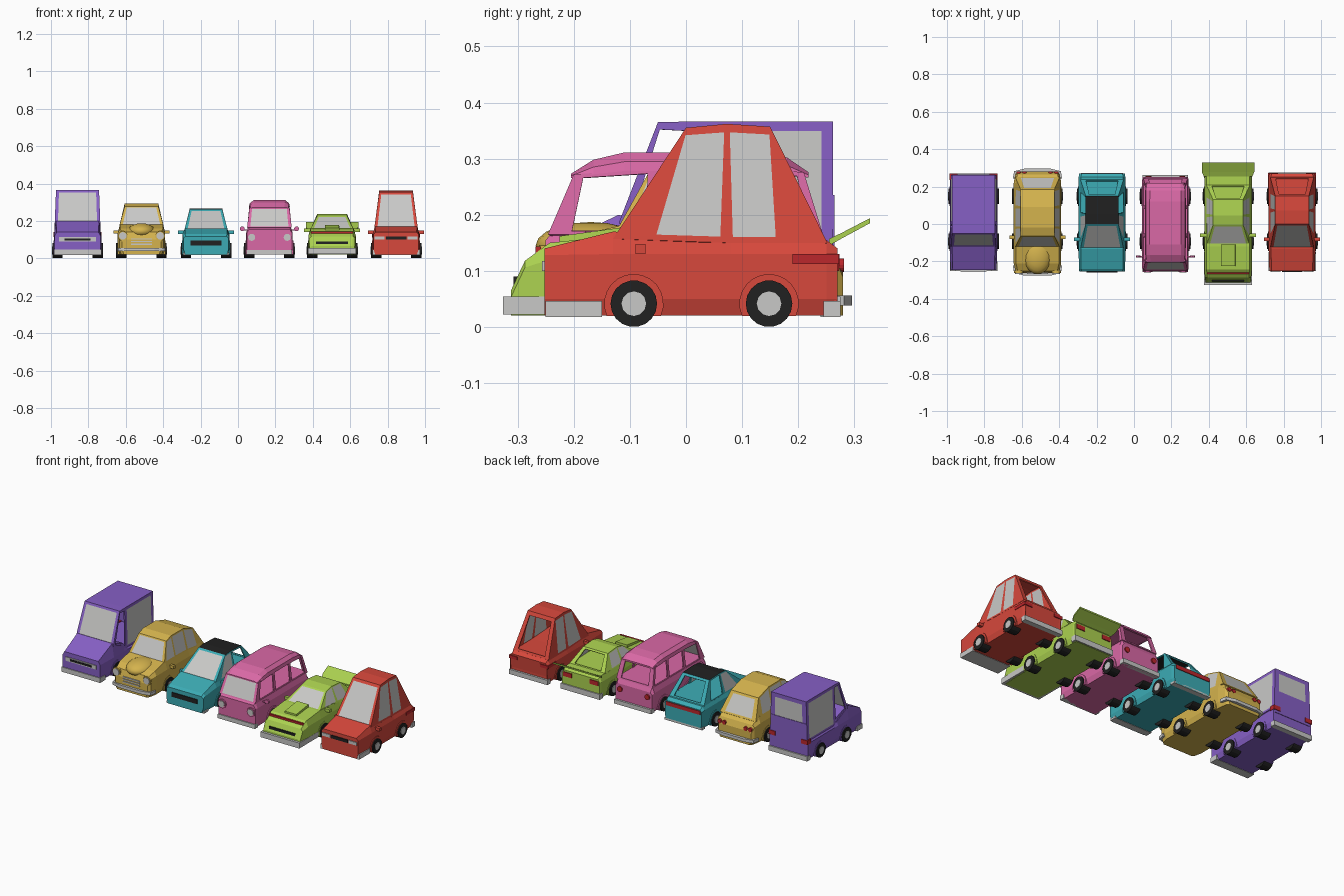
import bpy, bmesh, math
from mathutils import Vector

if "Cube" in bpy.data.objects:
    bpy.data.objects.remove(bpy.data.objects["Cube"])


def mat(name, r, g, b):
    m = bpy.data.materials.new(name)
    m.diffuse_color = (r, g, b, 1)
    m.use_nodes = True
    m.node_tree.nodes["Principled BSDF"].inputs["Base Color"].default_value = m.diffuse_color
    return m


PURPLE = mat("purple paint", .24, .115, .56)
YELLOW = mat("yellow paint", .66, .45, .075)
TEAL = mat("teal paint", .045, .41, .46)
PINK = mat("pink paint", .70, .14, .38)
GREEN = mat("green paint", .41, .64, .08)
RED = mat("red paint", .68, .065, .045)
GREY = mat("light grey", .58, .58, .57)
BLACK = mat("black rubber", .015, .015, .015)
LAMP = mat("dark red lamp", .50, .02, .025)


def finish(bm, name, mats, cx):
    bmesh.ops.recalc_face_normals(bm, faces=bm.faces[:])
    me = bpy.data.meshes.new(name)
    bm.to_mesh(me)
    bm.free()
    for m in mats:
        me.materials.append(m)
    ob = bpy.data.objects.new(name, me)
    ob.location.x = cx
    bpy.context.collection.objects.link(ob)
    return ob


def loft(name, rings, m, cx):
    """rings: (y, half section from bottom to top), mirrored in x"""
    bm = bmesh.new()
    vs = []
    for y, half in rings:
        pts = half + [(-x, z) for x, z in reversed(half)]
        vs.append([bm.verts.new((x, y, z)) for x, z in pts])
    n = len(vs[0])
    for a, b in zip(vs, vs[1:]):
        for i in range(n):
            bm.faces.new((a[i], a[(i + 1) % n], b[(i + 1) % n], b[i]))
    bm.faces.new(vs[0])
    bm.faces.new(vs[-1])
    return finish(bm, name, [m], cx)


def box(name, cx, x, y, z, m):
    """x, y, z are (low, high) pairs"""
    bm = bmesh.new()
    bmesh.ops.create_cube(bm, size=1)
    for v in bm.verts:
        v.co = [p[0] if c < 0 else p[1] for c, p in zip(v.co, (x, y, z))]
    return finish(bm, name, [m], cx)


def disc(name, cx, centre, r, depth, axis, m, n=16):
    bm = bmesh.new()
    bmesh.ops.create_cone(bm, cap_ends=True, segments=n, radius1=r, radius2=r, depth=depth)
    rot = Vector((0, 0, 1)).rotation_difference(Vector(axis)).to_matrix()
    for v in bm.verts:
        v.co = rot @ v.co + Vector(centre)
    return finish(bm, name, [m], cx)


def body(name, cx, m, stations, w=.125, belt=.13):
    """stations: (y, top height, width factor)"""
    rings = []
    for y, top, k in stations:
        h, b = w * k, min(belt, top - .012)
        rings.append((y, [(h - .01, .02), (h, .05 if b > .06 else b - .005), (h, b), (h - .012, top)]))
    loft(name + "_body", rings, m, cx)


def cabin(name, cx, m, B, T, wb, wt, front, sides, rear, roof=None, lf=(.28, .08), lr=(.28, .1)):
    """B, T: (y, z) base and roof points; each panel is 'glass', 'open' or 'solid'"""
    bm = bmesh.new()

    def panel(c, kind, u=(.07, .93, .93, .07), v=(.05, .93), mi=0):
        c = [Vector(p) for p in c]
        o = [bm.verts.new(p) for p in c]
        if kind == 'solid':
            bm.faces.new(o).material_index = mi
            return
        at = lambda s, t: c[0].lerp(c[1], s).lerp(c[3].lerp(c[2], s), t)
        i = [bm.verts.new(at(s, t)) for s, t in zip(u, (v[0], v[0], v[1], v[1]))]
        for k in range(4):
            bm.faces.new((o[k], o[(k + 1) % 4], i[(k + 1) % 4], i[k]))
        if kind == 'glass':
            bm.faces.new(i).material_index = 1

    def cross(k):
        return [(-wb, *B[k]), (wb, *B[k]), (wt, *T[k]), (-wt, *T[k])]
    panel(cross(0), front)
    panel(cross(-1), rear, (.12, .88, .88, .12), (.08, .9))
    for k, kind in enumerate(sides):
        u = [.06, .94, .94, .06]
        if k == 0:
            u[0], u[3] = lf
        if k == len(sides) - 1:
            u[1], u[2] = 1 - lr[0], 1 - lr[1]
        for s in (-1, 1):
            panel([(s * wb, *B[k]), (s * wb, *B[k + 1]), (s * wt, *T[k + 1]), (s * wt, *T[k])], kind, u)
        panel([(-wt, *T[k]), (wt, *T[k]), (wt, *T[k + 1]), (-wt, *T[k + 1])], 'solid', mi=2)
    bmesh.ops.remove_doubles(bm, verts=bm.verts[:], dist=.0005)
    ob = finish(bm, name + "_cabin", [m, GREY, roof or m], cx)
    sol = ob.modifiers.new("thickness", 'SOLIDIFY')
    sol.thickness, sol.offset = .007, -1


def wheels(name, cx, m, w=.125):
    for s in (-1, 1):
        for y in (-.093, .148):
            disc(name + "_tyre", cx, (s * .107, y, .0415), .0415, .056, (1, 0, 0), BLACK, 18)
            disc(name + "_hub", cx, (s * .1355, y, .0415), .022, .004, (1, 0, 0), GREY, 12)
            # flared arch, cut off at the sill
            bm = bmesh.new()
            a = [math.radians(-24 + 228 * i / 14) for i in range(15)]
            f = bm.faces.new([bm.verts.new((s * (w - .02), y + .053 * math.cos(t), .0415 + .053 * math.sin(t))) for t in a])
            e = bmesh.ops.extrude_face_region(bm, geom=[f])
            for v in e['geom']:
                if isinstance(v, bmesh.types.BMVert):
                    v.co.x = s * (w + .004)
            finish(bm, name + "_wheel_arch", [m], cx)


def mirrors(name, cx, m, y=-.08, z=.138):
    for s in (-1, 1):
        box(name + "_mirror", cx, sorted((s * .112, s * .149)), (y - .01, y + .008), (z - .008, z + .01), m)


def bumpers(name, cx, y0, y1, w=.127, z=(.018, .046), wrap=.1):
    box(name + "_front_bumper", cx, (-w, w), (y0, y0 + wrap), z, GREY)
    box(name + "_rear_bumper", cx, (-w, w), (y1 - .03, y1), z, GREY)


def pair(name, cx, x, y, z, m):
    for s in (-1, 1):
        box(name, cx, sorted((s * x[0], s * x[1])), y, z, m)


def rounds(name, cx, x, y, z, r, m):
    for s in (-1, 1):
        disc(name, cx, (s * x, y, z), r, .014, (0, 1, 0), m)


# purple box van
n, c = "van", -.858
body(n, c, PURPLE, [(-.245, .14, .97), (-.12, .2, 1), (-.02, .165, 1), (.01, .135, 1), (.262, .135, 1)], .127, .12)
cabin(n, c, PURPLE, [(-.12, .185), (.0, .13), (.262, .13)], [(-.05, .365), (.0, .366), (.262, .366)],
      .122, .115, 'glass', ['open', 'glass'], 'glass', lf=(.15, .15), lr=(.08, .08))
box("van_tailgate", c, (-.118, .118), (.254, .265), (.1, .235), PURPLE)
box("van_grille", c, (-.1, .1), (-.25, -.235), (.09, .113), GREY)
box("van_grille_slot", c, (-.07, .07), (-.253, -.24), (.096, .107), BLACK)
pair("van_tail_lamp", c, (.085, .129), (.235, .269), (.115, .14), LAMP)
bumpers(n, c, -.25, .27, wrap=.05)
wheels(n, c, PURPLE)

# yellow rounded saloon
n, c = "saloon", -.516
body(n, c, YELLOW, [(-.262, .1, .82), (-.25, .14, .93), (-.21, .16, 1), (-.11, .182, 1), (.1, .18, 1),
                    (.22, .168, 1), (.265, .135, .94), (.28, .1, .84)], .127, .135)
cabin(n, c, YELLOW, [(-.122, .175), (-.02, .175), (.09, .172), (.25, .152)],
      [(-.065, .278), (-.02, .293), (.09, .292), (.185, .262)], .118, .09,
      'glass', ['glass'] * 3, 'glass', lf=(.2, .1), lr=(.4, .15))
bm = bmesh.new()
bmesh.ops.create_uvsphere(bm, u_segments=20, v_segments=10, radius=1)
for v in bm.verts:
    v.co = (v.co.x * .075, -.17 + v.co.y * .098, .145 + v.co.z * .042)
for f in bm.faces:
    f.smooth = True
finish(bm, "saloon_bonnet", [YELLOW], c)
rounds("saloon_headlamp_ring", c, .1, -.255, .12, .026, YELLOW)
rounds("saloon_headlamp", c, .1, -.26, .12, .02, GREY)
for k in range(3):
    box("saloon_grille_bar", c, (-.055, .055), (-.267, -.25), (.072 + .014 * k, .078 + .014 * k), GREY)
for x in (.07, .1):
    rounds("saloon_tail_lamp", c, x, .275, .11, .012, LAMP)
for s, y in ((-1, -.262), (1, .282)):
    ring = lambda q: [(q, .038), (q, .056)]
    loft("saloon_bumper", [(y - s * .04, ring(.132)), (y, ring(.125)), (y + s * .014, ring(.07))], GREY, c)
mirrors(n, c, YELLOW, -.07, .14)
wheels(n, c, YELLOW)

# teal wedge coupe with black roof
n, c = "coupe", -.171
body(n, c, TEAL, [(-.255, .118, .97), (-.24, .13, .99), (-.135, .16, 1), (.02, .156, 1), (.25, .15, 1), (.27, .135, .97)])
cabin(n, c, TEAL, [(-.135, .152), (.05, .15), (.24, .148)], [(0, .262), (.05, .266), (.15, .262)],
      .116, .087, 'glass', ['glass', 'open'], 'open', BLACK, lf=(.3, .08), lr=(.35, .12))
box("coupe_grille", c, (-.083, .083), (-.26, -.24), (.068, .094), BLACK)
box("coupe_tail_lamp", c, (-.112, .112), (.25, .274), (.108, .13), LAMP)
bumpers(n, c, -.25, .27, .123, (.018, .03), .04)
mirrors(n, c, TEAL)
wheels(n, c, TEAL)

# pink rounded minibus
n, c = "minibus", .168
body(n, c, PINK, [(-.25, .1, .93), (-.25, .155, .95), (-.235, .172, .98), (.235, .172, .98), (.25, .14, .95)], .127, .135)
cabin(n, c, PINK, [(-.246, .165), (-.06, .165), (.09, .165), (.244, .165)],
      [(-.2, .272), (-.06, .282), (.09, .282), (.21, .276)], .119, .107,
      'glass', ['open'] * 3, 'open', lf=(.22, .14), lr=(.14, .12))
loft("minibus_roof", [(y, [(h, b), (h - .004, (b + t) / 2), (h - .025, t)]) for y, h, b, t in
     [(-.205, .104, .265, .273), (-.165, .108, .272, .298), (-.11, .109, .278, .311), (.12, .109, .278, .311),
      (.18, .108, .274, .302), (.218, .104, .266, .276)]], PINK, c)
rounds("minibus_headlamp_ring", c, .095, -.25, .112, .026, PINK)
rounds("minibus_headlamp", c, .095, -.253, .112, .019, GREY)
rounds("minibus_tail_lamp", c, .09, .25, .11, .016, LAMP)
bumpers(n, c, -.256, .262, .122, (.02, .045), .03)
for s in (-1, 1):
    box("minibus_mirror_arm", c, sorted((s * .11, s * .14)), (-.178, -.17), (.15, .155), PINK)
    disc("minibus_mirror", c, (s * .145, -.174, .158), .013, .012, (0, 1, 0), PINK, 10)
wheels(n, c, PINK)

# green sports car
n, c = "sports_car", .503
body(n, c, GREEN, [(-.312, .065, .95), (-.287, .118, .97), (-.243, .15, 1), (-.12, .163, 1), (.06, .157, 1),
                   (.255, .15, 1), (.268, .135, .97)], .127, .12)
cabin(n, c, GREEN, [(-.12, .153), (.045, .152), (.21, .15)], [(-.005, .226), (.045, .237), (.13, .23)],
      .117, .08, 'glass', ['glass', 'glass'], 'open', lf=(.3, .1), lr=(.4, .15))
loft("sports_car_scoop", [(-.225, [(.04, .145), (.038, .162)]), (-.11, [(.04, .15), (.038, .178)])], GREEN, c)
loft("sports_car_spoiler", [(.255, [(.13, .145), (.13, .157)]), (.278, [(.14, .158), (.14, .168)]),
                            (.328, [(.14, .185), (.14, .194)])], GREEN, c)
box("sports_car_stripe", c, (-.113, .113), (-.268, -.258), (.13, .143), LAMP)
box("sports_car_grille", c, (-.085, .085), (-.307, -.29), (.074, .09), BLACK)
pair("sports_car_tail_lamp", c, (.06, .115), (.26, .273), (.1, .125), LAMP)
bumpers(n, c, -.326, .275, .128, (.022, .054), .18)
mirrors(n, c, GREEN, -.06, .15)
wheels(n, c, GREEN)

# red tall hatchback
n, c = "hatchback", .845
body(n, c, RED, [(-.252, .14, .97), (-.13, .17, 1), (.08, .158, 1), (.25, .155, 1), (.27, .14, .97), (.263, .06, .97)])
cabin(n, c, RED, [(-.13, .157), (.073, .15), (.252, .15)], [(0, .355), (.073, .362), (.15, .357)],
      .117, .09, 'glass', ['glass', 'glass'], 'open', lf=(.36, .1), lr=(.5, .1))
box("hatchback_grille", c, (-.055, .055), (-.257, -.24), (.1, .118), BLACK)
pair("hatchback_headlamp", c, (.062, .115), (-.257, -.24), (.1, .118), GREY)
pair("hatchback_tail_lamp", c, (.075, .128), (.19, .273), (.112, .13), LAMP)
bumpers(n, c, -.25, .275)
mirrors(n, c, RED)
wheels(n, c, RED)
